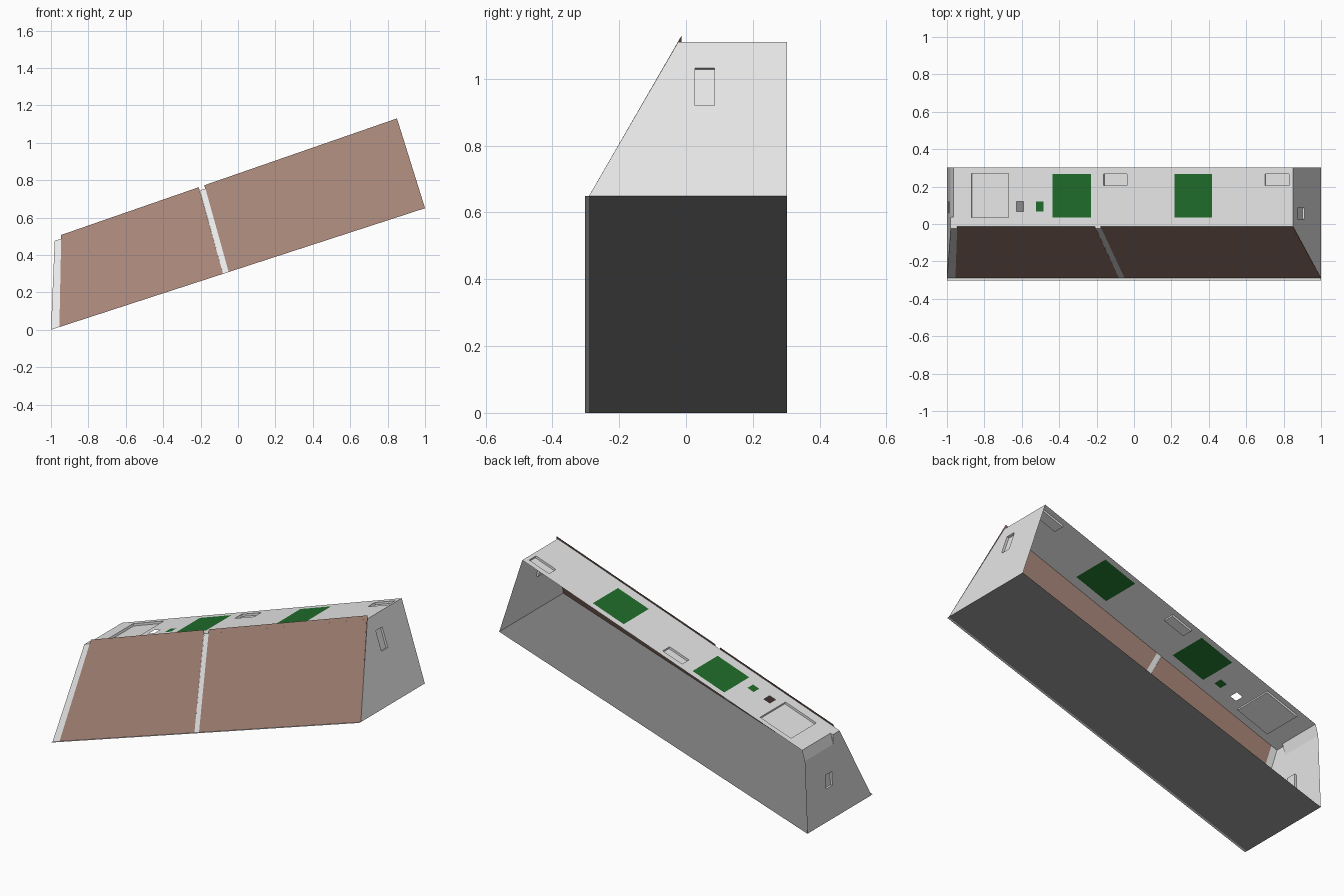
import bpy, bmesh
from mathutils import Vector

if "Cube" in bpy.data.objects:
    bpy.data.objects.remove(bpy.data.objects["Cube"])


def material(name, rgb):
    m = bpy.data.materials.new(name)
    m.diffuse_color = (*rgb, 1)
    m.use_nodes = True
    m.node_tree.nodes["Principled BSDF"].inputs["Base Color"].default_value = m.diffuse_color
    return m


GREY = material("light grey", (0.8, 0.8, 0.8))
DARK = material("dark grey", (0.25, 0.25, 0.25))
BROWN = material("dusty brown", (0.37, 0.225, 0.18))
GREEN = material("dark green", (0.014, 0.15, 0.024))


def finish(name, bm, out, mats):
    """Weld, turn the visible side towards 'out' and make the object."""
    bmesh.ops.remove_doubles(bm, verts=bm.verts, dist=1e-5)
    bmesh.ops.recalc_face_normals(bm, faces=bm.faces)
    bm.normal_update()
    big = max(bm.faces, key=lambda f: f.calc_area())
    if big.normal.dot(Vector(out)) < 0:
        bmesh.ops.reverse_faces(bm, faces=bm.faces)
    me = bpy.data.meshes.new(name)
    bm.to_mesh(me)
    bm.free()
    for m in mats:
        me.materials.append(m)
    ob = bpy.data.objects.new(name, me)
    bpy.context.collection.objects.link(ob)
    return ob


def polys(name, faces, out, mat):
    bm = bmesh.new()
    for f in faces:
        bm.faces.new([bm.verts.new(p) for p in f])
    return finish(name, bm, out, [mat])


def sheet(name, span, features, point, out, depth=0.013):
    """Flat sheet on a grid; features are (kind, a0, a1, b0, b1)."""
    a_cuts = sorted({span[0], span[1], *[c for f in features for c in f[1:3]]})
    b_cuts = sorted({span[2], span[3], *[c for f in features for c in f[3:5]]})
    inward = -Vector(out).normalized() * depth
    bm = bmesh.new()

    def face(pts, mat=0):
        bm.faces.new([bm.verts.new(p) for p in pts]).material_index = mat

    def corners(a0, a1, b0, b1):
        return [Vector(point(a, b)) for a, b in ((a0, b0), (a1, b0), (a1, b1), (a0, b1))]

    for a0, a1 in zip(a_cuts, a_cuts[1:]):
        for b0, b1 in zip(b_cuts, b_cuts[1:]):
            kind = "plain"
            for k, p, q, r, s in features:
                if p < (a0 + a1) / 2 < q and r < (b0 + b1) / 2 < s:
                    kind = k
            if kind in ("plain", "green"):
                face(corners(a0, a1, b0, b1), int(kind == "green"))
    # recess floors and walls
    for k, *r in features:
        if k == "recess":
            c = corners(*r)
            low = [p + inward for p in c]
            face(low)
            for i in range(4):
                j = (i + 1) % 4
                face([c[i], c[j], low[j], low[i]])
    return finish(name, bm, out, [GREY, GREEN])


def bottom_z(x):
    return 0.325 * (x + 1)


def top_z(x):
    return 0.475 + 0.347 * (x + 0.98)


BACK, FRONT, TOP_FRONT, NOTCH = 0.303, -0.29, -0.024, 0.038


# dark sloping floor, with a light grey ledge along its front edge
def floor_strip(name, y0, y1, x0, x1, mat):
    polys(name, [[(x0, y0, bottom_z(x0)), (x1, y0, bottom_z(x1)),
                  (x1, y1, bottom_z(x1)), (x0, y1, bottom_z(x0))]], (0.3, 0, -1), mat)


floor_strip("floor", FRONT, BACK, -1, 1, DARK)
floor_strip("front_ledge", -0.303, FRONT, -1, 1, GREY)

# top plate with recesses, green grilles, a through hole and the corner notch
sheet("top_plate", (-0.98, 0.85, TOP_FRONT, BACK), [
    ("hole", -0.98, -0.965, NOTCH, BACK),
    ("recess", -0.87, -0.67, 0.035, 0.27),
    ("hole", -0.628, -0.59, 0.068, 0.12),
    ("green", -0.523, -0.483, 0.068, 0.12),
    ("green", -0.435, -0.23, 0.035, 0.268),
    ("recess", -0.163, -0.037, 0.205, 0.268),
    ("green", 0.217, 0.417, 0.035, 0.268),
    ("recess", 0.70, 0.83, 0.205, 0.268),
], lambda x, y: (x, y, top_z(x)), (-0.33, 0, 0.94))


# right end plate
def right_point(y, z):
    t = (z - 0.65) / 0.46
    if y == FRONT:
        y += (TOP_FRONT - FRONT) * t
    return 1 - 0.15 * t, y, z


sheet("right_end", (FRONT, BACK, 0.65, 1.11),
      [("recess", 0.027, 0.086, 0.92, 1.032)], right_point, (0.95, 0, 0.31))


# left end plate
def left_point(y, z):
    t = z / 0.475
    if y == FRONT:
        y += (TOP_FRONT - FRONT) * t
    return -1 + 0.02 * t, y, z


sheet("left_end", (FRONT, BACK, 0, 0.475),
      [("recess", 0.06, 0.12, 0.19, 0.27), ("hole", NOTCH, BACK, 0.42, 0.475)],
      left_point, (-1, 0, 0.04))

# bevelled strip in the corner notch, with its small end cheek
lo = left_point(NOTCH, 0.42)
hi = (-0.965, NOTCH, top_z(-0.965))
polys("corner_bevel", [
    [lo, hi, (hi[0], BACK, hi[2]), (lo[0], BACK, lo[2])],
    [lo, hi, (-0.98, NOTCH, 0.475)],
], (-0.9, 0, 0.4), GREY)


# sloping front sheets: grey border and divider, brown panels rising past the top
def front_sheet(name, b0, b1, t1, t0, rise, y_top, mat):
    polys(name, [[(b0, FRONT, bottom_z(b0)), (b1, FRONT, bottom_z(b1)),
                  (t1, y_top, top_z(t1) + rise), (t0, y_top, top_z(t0) + rise)]],
          (0, -1, 0.5), mat)


front_sheet("left_border", -1, -0.955, -0.943, -0.98, 0, TOP_FRONT, GREY)
front_sheet("front_divider", -0.08, -0.05, -0.174, -0.204, 0, TOP_FRONT, GREY)
front_sheet("left_panel", -0.955, -0.08, -0.21, -0.945, 0.02, -0.013, BROWN)
front_sheet("right_panel", -0.05, 1.0, 0.85, -0.18, 0.02, -0.013, BROWN)
